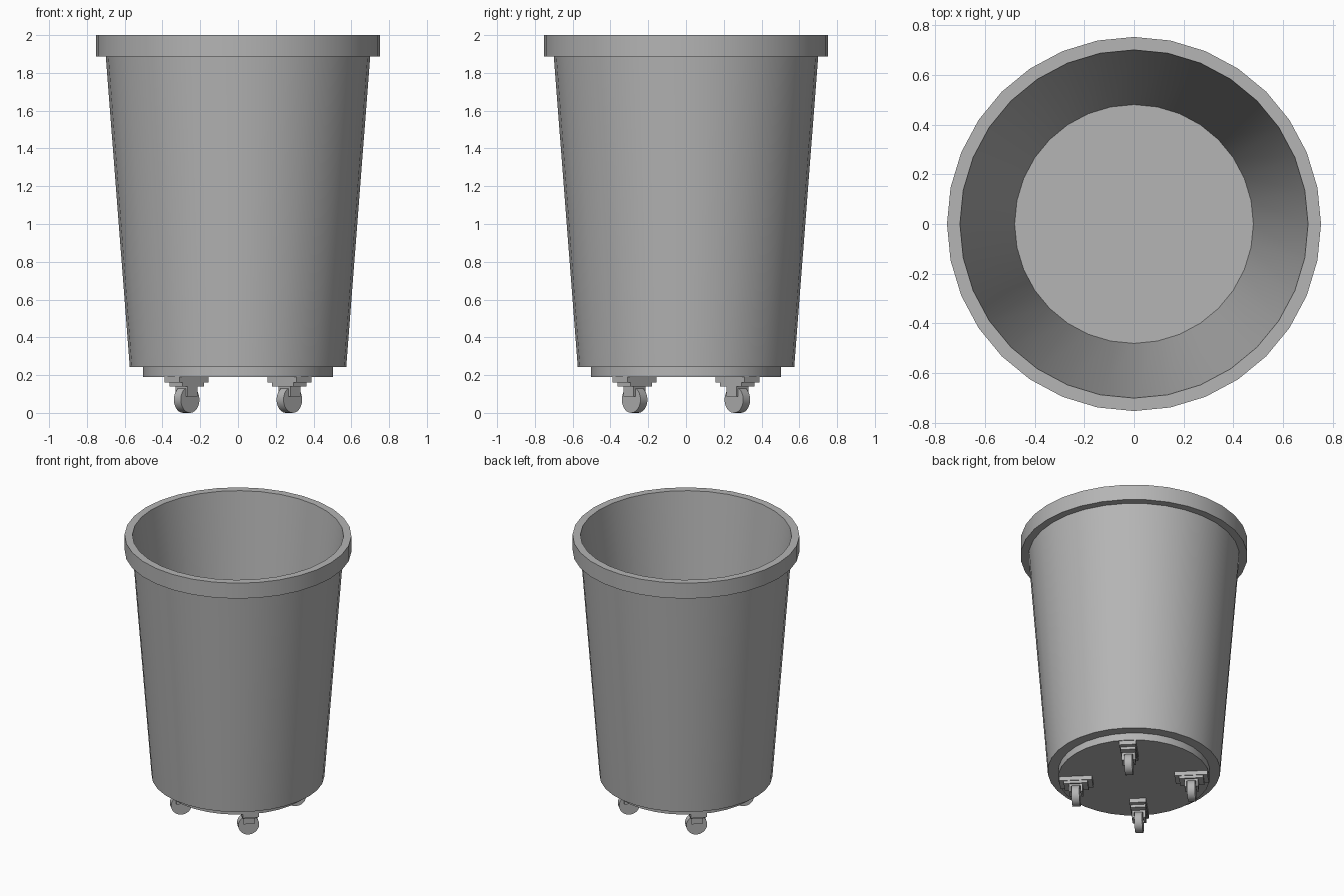
import bpy, bmesh
from math import radians, pi, atan2
from mathutils import Matrix

if "Cube" in bpy.data.objects:
    bpy.data.objects.remove(bpy.data.objects["Cube"])

# Dark grey plastic shared by every part
grey = bpy.data.materials.new("dark_grey")
grey.diffuse_color = (.46, .46, .46, 1)
grey.use_nodes = True
grey.node_tree.nodes["Principled BSDF"].inputs["Base Color"].default_value = grey.diffuse_color


def finish(bm, name, smooth=False):
    bmesh.ops.recalc_face_normals(bm, faces=bm.faces)
    me = bpy.data.meshes.new(name)
    bm.to_mesh(me)
    bm.free()
    me.materials.append(grey)
    ob = bpy.data.objects.new(name, me)
    bpy.context.collection.objects.link(ob)
    if smooth:
        bpy.ops.object.select_all(action='DESELECT')
        ob.select_set(True)
        bpy.context.view_layer.objects.active = ob
        bpy.ops.object.shade_smooth_by_angle(angle=radians(30))
    return ob


def lathe(name, profile, steps):
    bm = bmesh.new()
    vs = [bm.verts.new((r, 0, z)) for r, z in profile]
    es = [bm.edges.new(p) for p in zip(vs, vs[1:])]
    bmesh.ops.spin(bm, geom=vs + es, axis=(0, 0, 1), cent=(0, 0, 0),
                   angle=2 * pi, steps=steps, use_duplicate=False)
    bmesh.ops.remove_doubles(bm, verts=bm.verts, dist=1e-4)
    return finish(bm, name, True)


def box(name, size, z0, z1, place, offset=(0, 0)):
    bm = bmesh.new()
    local = (Matrix.Translation((*offset, (z0 + z1) / 2))
             @ Matrix.Diagonal((size[0], size[1], z1 - z0, 1)))
    bmesh.ops.create_cube(bm, size=1, matrix=place @ local)
    return finish(bm, name)


# Tapered bin: underside, base step, outer wall, rim, inner wall, floor
lathe("bin_body", [(0, .191), (.503, .191), (.503, .243), (.573, .243),
                   (.70, 1.887), (.752, 1.887), (.752, 2.0), (.70, 2.0),
                   (.48, .25), (0, .25)], 32)

# Four casters, all rolling the same diagonal way, mounts pointing outward
for side, sx in (("right", 1), ("left", -1)):
    for end, sy in (("front", -1), ("back", 1)):
        tag = f"{end}_{side}"
        at = Matrix.Translation((.272 * sx, .272 * sy, 0))
        mount = at @ Matrix.Rotation(atan2(sy, sx), 4, 'Z')
        roll = at @ Matrix.Rotation(radians(-45), 4, 'Z')  # local x = axle
        box(f"caster_plate_{tag}", (.22, .11), .161, .193, mount)
        box(f"caster_swivel_{tag}", (.16, .10), .141, .161, mount)
        box(f"fork_crown_{tag}", (.09, .075), .128, .141, roll)
        for arm, i in (("inner", -1), ("outer", 1)):
            box(f"fork_arm_{arm}_{tag}", (.014, .075), .086, .128, roll,
                (.038 * i, 0))
        # Wheel disc
        wheel = lathe(f"wheel_{tag}", [(0, -.026), (.07, -.026),
                                       (.07, .026), (0, .026)], 24)
        wheel.matrix_world = (roll @ Matrix.Translation((0, 0, .07))
                              @ Matrix.Rotation(pi / 2, 4, 'Y'))
